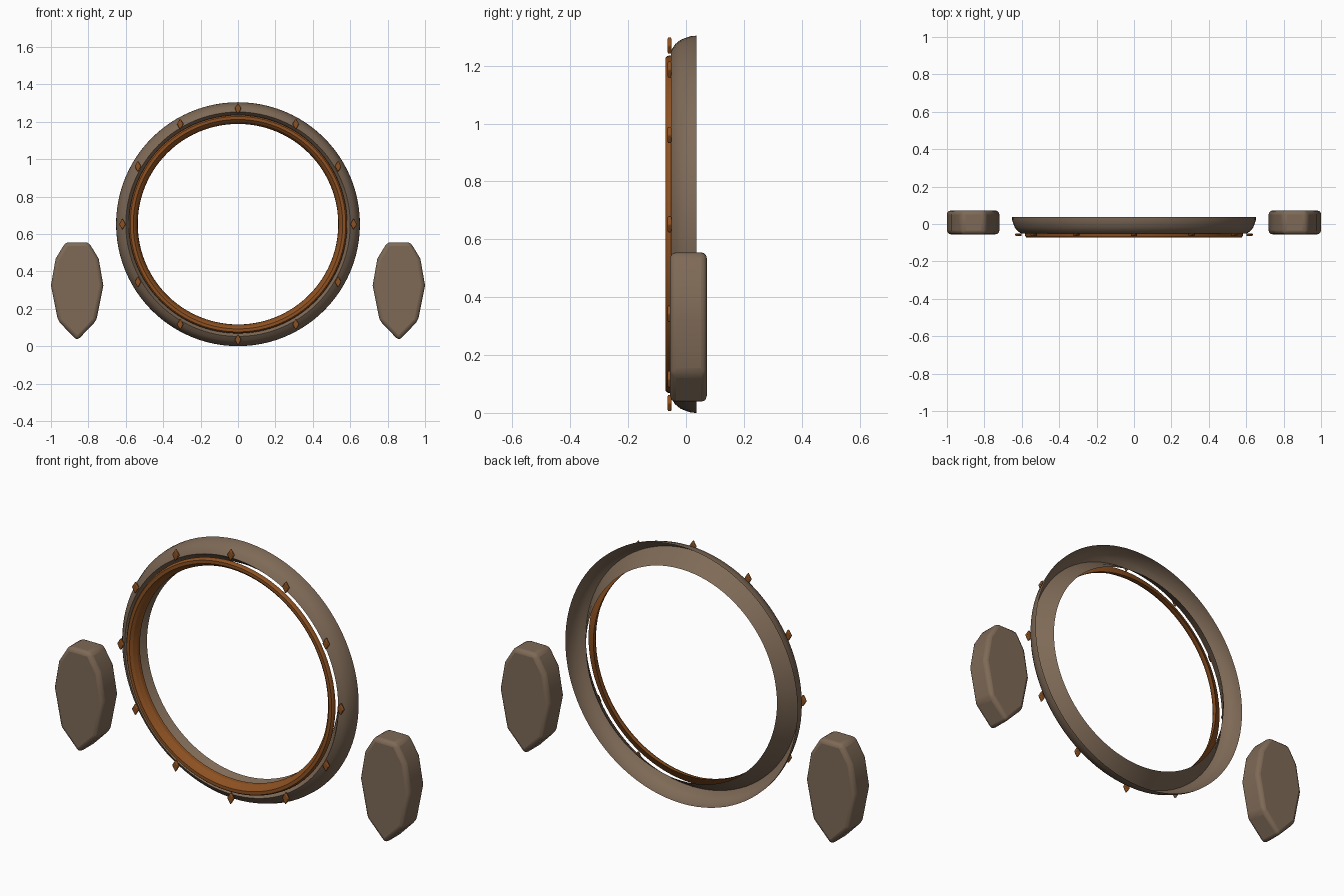
import bpy, bmesh, math
from mathutils import Matrix, Vector

cube = bpy.data.objects.get("Cube")
if cube:
    bpy.data.objects.remove(cube, do_unlink=True)

CENTRE_Z = 0.652
SEGMENTS = 96


def material(name, rgb):
    mat = bpy.data.materials.new(name)
    mat.use_nodes = True
    colour = (*rgb, 1.0)
    mat.diffuse_color = colour
    mat.node_tree.nodes["Principled BSDF"].inputs["Base Color"].default_value = colour
    return mat


stone = material("stone brown", (0.21, 0.143, 0.094))
copper = material("dark copper", (0.27, 0.083, 0.016))


def finish(name, bm, mat, angle=20):
    mesh = bpy.data.meshes.new(name)
    bm.to_mesh(mesh)
    bm.free()
    mesh.materials.append(mat)
    obj = bpy.data.objects.new(name, mesh)
    bpy.context.collection.objects.link(obj)
    bpy.ops.object.select_all(action='DESELECT')
    obj.select_set(True)
    bpy.context.view_layer.objects.active = obj
    bpy.ops.object.shade_smooth_by_angle(angle=math.radians(angle))
    return obj


def lathe(name, profile, mat, closed):
    """Spin a (radius, depth) profile around the y axis."""
    bm = bmesh.new()
    verts = [bm.verts.new((r, y, 0)) for r, y in profile]
    edges = [bm.edges.new(pair) for pair in zip(verts, verts[1:])]
    if closed:
        edges.append(bm.edges.new((verts[-1], verts[0])))
    bmesh.ops.spin(bm, geom=verts + edges, cent=(0, 0, 0), axis=(0, 1, 0),
                   angle=math.tau, steps=SEGMENTS, use_merge=True)
    bmesh.ops.remove_doubles(bm, verts=bm.verts, dist=1e-5)
    bmesh.ops.recalc_face_normals(bm, faces=bm.faces)
    bmesh.ops.translate(bm, verts=bm.verts, vec=(0, 0, CENTRE_Z))
    return finish(name, bm, mat)


def prism(name, outline, front, back, mat, bevel, segments):
    """Extrude an (x, z) outline along y and round its edges."""
    bm = bmesh.new()
    face = bm.faces.new([bm.verts.new((x, front, z)) for x, z in outline])
    out = bmesh.ops.extrude_face_region(bm, geom=[face])
    moved = [g for g in out["geom"] if isinstance(g, bmesh.types.BMVert)]
    bmesh.ops.translate(bm, verts=moved, vec=(0, back - front, 0))
    bmesh.ops.recalc_face_normals(bm, faces=bm.faces)
    obj = finish(name, bm, mat, 30)
    mod = obj.modifiers.new("rounded edges", 'BEVEL')
    mod.width, mod.segments = bevel, segments
    mod.limit_method, mod.angle_limit = 'ANGLE', math.radians(30)
    return obj


# Hollow outer ring, a channel open at the back
lathe("outer_ring", [(0.652, 0.037), (0.651, 0.018), (0.645, 0.0), (0.637, -0.02),
                     (0.622, -0.038), (0.6, -0.052), (0.587, -0.035),
                     (0.572, -0.012), (0.553, 0.012), (0.537, 0.037)],
      stone, False)

# Copper inner ring in front of the channel
lathe("inner_ring", [(0.584, -0.052), (0.582, -0.064), (0.576, -0.071), (0.56, -0.071),
                     (0.548, -0.06), (0.538, -0.04), (0.536, -0.022)],
      copper, True)

# Twelve upright diamond studs
for i in range(12):
    a = math.tau * i / 12
    cx, cz = 0.618 * math.cos(a), CENTRE_Z + 0.618 * math.sin(a)
    diamond = [(cx, cz + 0.03), (cx - 0.018, cz), (cx, cz - 0.03), (cx + 0.018, cz)]
    prism(f"stud_{i + 1}", diamond, -0.064, -0.05, copper, 0.004, 2)

# Tapered side blocks
half = [(0.062, 0.555), (0.115, 0.468), (0.14, 0.325), (0.102, 0.135)]
block = half + [(0, 0.03)] + [(-x, z) for x, z in reversed(half)]
for name, cx in (("left_block", 0.86), ("right_block", -0.86)):
    prism(name, [(cx + x, z) for x, z in block], -0.055, 0.072, stone, 0.02, 3)
